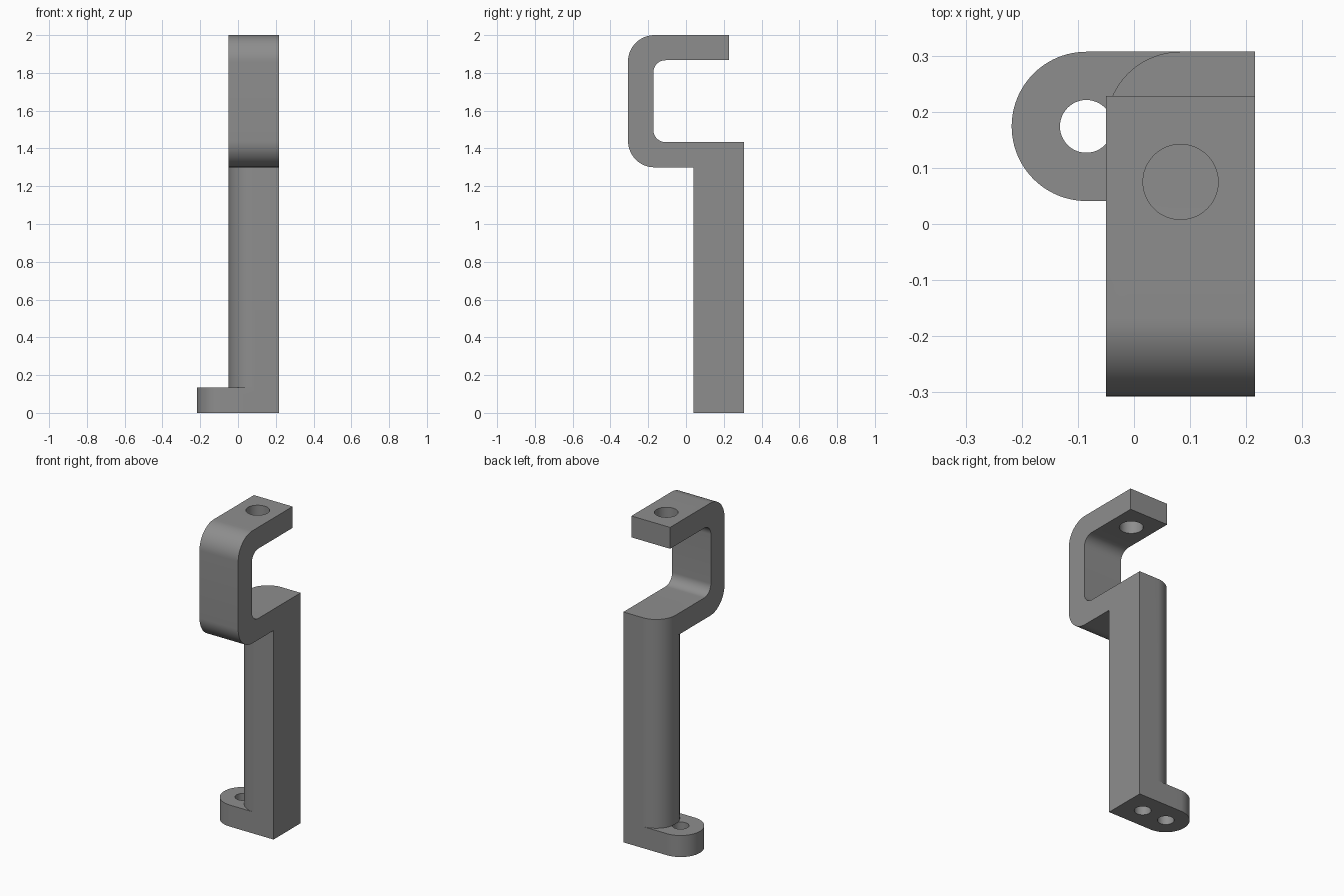
import bpy, bmesh, math
from mathutils import Vector

if "Cube" in bpy.data.objects:
    bpy.data.objects.remove(bpy.data.objects["Cube"])

X0, X1 = -0.05, 0.216            # bracket width
YC, R = 0.174, 0.133             # post axis and half thickness
XC, XF = X0 + R, -0.085          # post axis, foot eye axis
Y0, Y1 = YC - R, YC + R
T = 0.134                        # plate thickness

grey = bpy.data.materials.new("grey_metal")
grey.diffuse_color = (0.27, 0.27, 0.27, 1)
grey.use_nodes = True
grey.node_tree.nodes["Principled BSDF"].inputs["Base Color"].default_value = grey.diffuse_color


def arc(cx, cy, r, a0, a1, n=16):
    return [(cx + r * math.cos(math.radians(a0 + (a1 - a0) * i / n)),
             cy + r * math.sin(math.radians(a0 + (a1 - a0) * i / n)))
            for i in range(n + 1)]


def prism(name, outline, to_3d, direction):
    """Extrude a closed 2D outline along a direction."""
    bm = bmesh.new()
    face = bm.faces.new([bm.verts.new(to_3d(p)) for p in outline])
    res = bmesh.ops.extrude_face_region(bm, geom=[face])
    moved = [v for v in res["geom"] if isinstance(v, bmesh.types.BMVert)]
    bmesh.ops.translate(bm, verts=moved, vec=Vector(direction))
    bmesh.ops.recalc_face_normals(bm, faces=bm.faces)
    me = bpy.data.meshes.new(name)
    bm.to_mesh(me)
    bm.free()
    me.materials.append(grey)
    ob = bpy.data.objects.new(name, me)
    bpy.context.collection.objects.link(ob)
    return ob


def upright(name, outline, z0, z1):
    return prism(name, outline, lambda p: (p[0], p[1], z0), (0, 0, z1 - z0))


def combine(target, tool, operation):
    """Apply a boolean and remove the tool."""
    mod = target.modifiers.new(operation.lower(), "BOOLEAN")
    mod.operation, mod.object, mod.solver = operation, tool, "EXACT"
    bpy.context.view_layer.objects.active = target
    bpy.ops.object.modifier_apply(modifier=mod.name)
    bpy.data.objects.remove(tool)


# Post: square on the right, half round on the left
bracket = upright("hook_bracket",
                  [(X1, Y0), (X1, Y1)] + arc(XC, YC, R, 90, 270, 48), 0, 1.433)

# Foot with a rounded end
foot = upright("foot", [(X1, Y0), (X1, Y1)] + arc(XF, YC, R, 90, 270, 48), 0, T)

# C-shaped arm, swept across the bracket width
RO, RI, YF, YI = 0.14, 0.065, -0.307, -0.173
ZB, ZT = 1.3, 2.0
profile = ([(0.228, ZT)]
           + arc(YF + RO, ZT - RO, RO, 90, 180)
           + arc(YF + RO, ZB + RO, RO, 180, 270)
           + [(YC, ZB), (YC, ZB + 0.133)]
           + arc(YI + RI, ZB + 0.133 + RI, RI, 270, 180)
           + arc(YI + RI, ZT - 0.133 - RI, RI, 180, 90)
           + [(0.228, ZT - 0.133)])
arm = prism("arm", profile, lambda p: (X0, p[0], p[1]), (X1 - X0, 0, 0))

combine(bracket, foot, "UNION")
combine(bracket, arm, "UNION")

# Holes: foot eye, blind hole under the post, hole in the top plate
for x, y, r, z0, z1 in [(XF, YC, 0.047, -0.1, T),
                        (XC, YC, 0.047, -0.1, 0.27),
                        (XC, 0.075, 0.067, 1.7, 2.1)]:
    hole = upright("hole", arc(x, y, r, 0, 360, 48)[:-1], z0, z1)
    combine(bracket, hole, "DIFFERENCE")

bpy.ops.object.select_all(action="DESELECT")
bracket.select_set(True)
bpy.context.view_layer.objects.active = bracket
bpy.ops.object.shade_smooth_by_angle(angle=math.radians(30))
